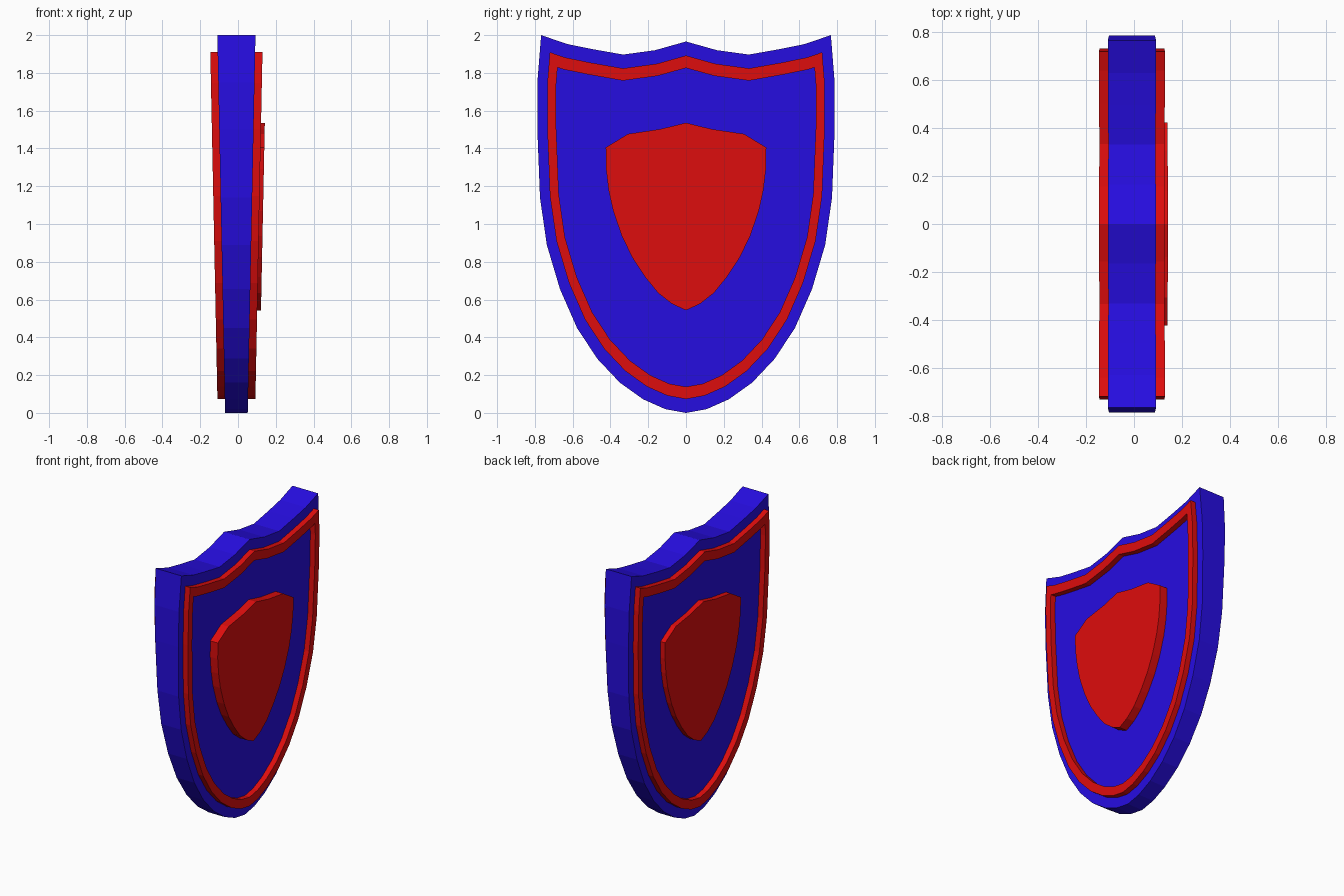
import bpy
import bmesh
from mathutils import Vector

cube = bpy.data.objects.get("Cube")
if cube:
    bpy.data.objects.remove(cube, do_unlink=True)


def make_material(name, colour):
    mat = bpy.data.materials.new(name)
    mat.use_nodes = True
    mat.diffuse_color = colour
    mat.node_tree.nodes["Principled BSDF"].inputs["Base Color"].default_value = colour
    return mat


blue = make_material("royal blue", (0.02, 0.004, 0.76, 1))
red = make_material("bright red", (0.74, 0.004, 0.004, 1))

# Half outlines (y, z), running from the bottom tip to the top centre
SHIELD = [(0, 0), (.11, .02), (.227, .072), (.35, .16), (.47, .287), (.577, .45),
          (.667, .655), (.737, .89), (.773, 1.14), (.787, 1.5), (.787, 1.75),
          (.767, 2), (.63, 1.953), (.497, 1.926), (.333, 1.897), (.164, 1.92), (0, 1.966)]
EMBLEM = [(0, .543), (.074, .577), (.148, .635), (.217, .72), (.286, .825), (.34, .937),
          (.386, 1.07), (.41, 1.18), (.423, 1.29), (.425, 1.405), (.307, 1.477),
          (.138, 1.502), (0, 1.536)]
STRETCH = 1.37   # the border is proportionally thicker vertically


def mirrored(half):
    return [Vector(p) for p in half] + [Vector((-y, z)) for y, z in half[-2:0:-1]]


def inset(loop, dist):
    """Mitred inward offset of a counter-clockwise loop."""
    pts = [Vector((p.x, p.y / STRETCH)) for p in loop]
    out = []
    for i, p in enumerate(pts):
        a = (p - pts[i - 1]).normalized()
        b = (pts[(i + 1) % len(pts)] - p).normalized()
        na, nb = Vector((-a.y, a.x)), Vector((-b.y, b.x))
        q = p + (na + nb) * dist / (1 + na.dot(nb))
        out.append(Vector((q.x, q.y * STRETCH)))
    return out


def point(p, side, depth):
    """Place an outline point on the tapering front or back surface."""
    return (-.0085 + side * (.06 + .0205 * p.y + depth), p.x, p.y)


def finish(name, bm, mat):
    bmesh.ops.recalc_face_normals(bm, faces=bm.faces)
    mesh = bpy.data.meshes.new(name)
    bm.to_mesh(mesh)
    bm.free()
    mesh.materials.append(mat)
    bpy.context.collection.objects.link(bpy.data.objects.new(name, mesh))


def bridge(bm, rings):
    for r, s in zip(rings, rings[1:]):
        for i in range(len(r)):
            bm.faces.new((r[i - 1], r[i], s[i], s[i - 1]))


def plate(name, loop, low, high, mat):
    bm = bmesh.new()
    rings = [[bm.verts.new(point(p, *level)) for p in loop] for level in (low, high)]
    bridge(bm, rings)
    for ring in rings:
        bm.faces.new(ring)
    finish(name, bm, mat)


def border(name, outer, inner, side, low, high, mat):
    bm = bmesh.new()
    rings = [[bm.verts.new(point(p, side, d)) for p in loop]
             for loop, d in ((outer, low), (outer, high), (inner, high), (inner, low))]
    bridge(bm, rings + rings[:1])
    finish(name, bm, mat)


outline = mirrored(SHIELD)
emblem = mirrored(EMBLEM)

# Tapered body
plate("shield_body", outline, (-1, 0), (1, 0), blue)

# Raised border and centre emblem on both faces
for label, side, height in (("left", 1, .059), ("right", -1, .037)):
    border(label + "_border", inset(outline, .053), inset(outline, .1),
           side, -.01, .039, red)
    plate(label + "_emblem", emblem, (side, -.01), (side, height), red)
